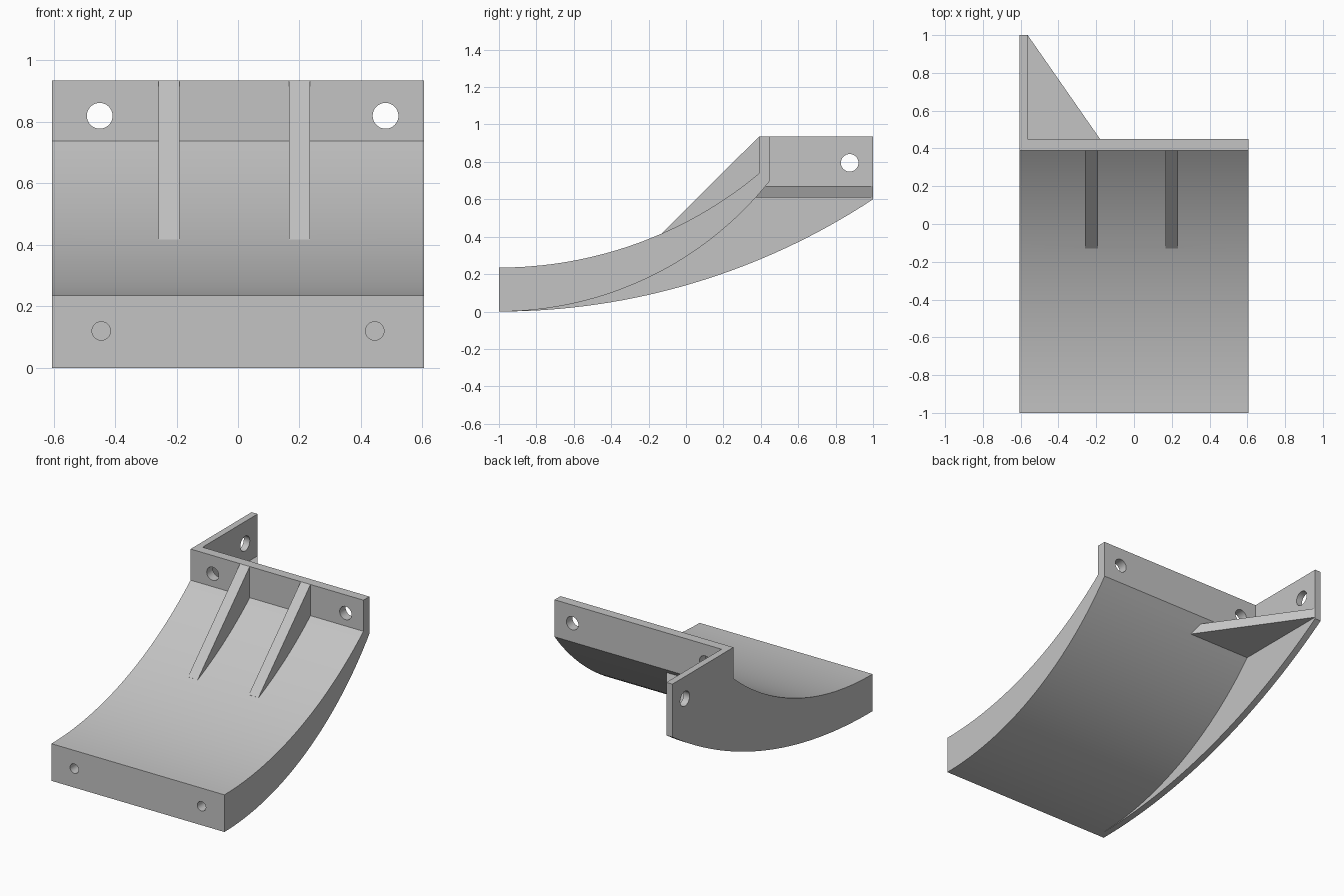
import bpy
import bmesh
import math
from mathutils import Matrix, Vector

cube = bpy.data.objects.get("Cube")
if cube:
    bpy.data.objects.remove(cube, do_unlink=True)

HALF = 0.605          # half width
SKIN = 0.042          # side plate thickness
TOP = 0.935           # overall height
WALL_F, WALL_B = 0.39, 0.45

grey = bpy.data.materials.new("plain grey")
grey.use_nodes = True
colour = (0.55, 0.55, 0.55, 1)
grey.diffuse_color = colour
grey.node_tree.nodes["Principled BSDF"].inputs["Base Color"].default_value = colour


def add_object(name, bm):
    bmesh.ops.recalc_face_normals(bm, faces=bm.faces)
    mesh = bpy.data.meshes.new(name)
    bm.to_mesh(mesh)
    bm.free()
    mesh.materials.append(grey)
    obj = bpy.data.objects.new(name, mesh)
    bpy.context.collection.objects.link(obj)
    return obj


def prism(name, points, offset):
    """Extrude a closed 3D outline along an offset."""
    bm = bmesh.new()
    face = bm.faces.new([bm.verts.new(p) for p in points])
    out = bmesh.ops.extrude_face_region(bm, geom=[face], use_keep_orig=True)
    moved = [v for v in out["geom"] if isinstance(v, bmesh.types.BMVert)]
    bmesh.ops.translate(bm, verts=moved, vec=offset)
    return add_object(name, bm)


def side_profile(name, outline, x0, x1):
    return prism(name, [(x0, y, z) for y, z in outline], Vector((x1 - x0, 0, 0)))


def cylinder(name, centre, radius, depth, axis):
    bm = bmesh.new()
    bmesh.ops.create_cone(bm, cap_ends=True, segments=32, radius1=radius,
                          radius2=radius, depth=depth)
    turn = Matrix.Rotation(math.pi / 2, 4, "Y" if axis == "x" else "X")
    bmesh.ops.transform(bm, matrix=Matrix.Translation(centre) @ turn, verts=bm.verts)
    return add_object(name, bm)


def arc(radius, base, y_end, steps=32):
    """Arc that starts level at the front edge and curves upward."""
    end = math.asin((y_end + 1) / radius)
    angles = [end * i / steps for i in range(steps + 1)]
    return [(radius * math.sin(a) - 1, base + radius * (1 - math.cos(a))) for a in angles]


def combine(target, tool, operation):
    mod = target.modifiers.new(operation, "BOOLEAN")
    mod.operation = operation
    mod.solver = "EXACT"
    mod.object = tool
    graph = bpy.context.evaluated_depsgraph_get()
    mesh = bpy.data.meshes.new_from_object(target.evaluated_get(graph))
    target.modifiers.clear()
    target.data = mesh
    bpy.data.objects.remove(tool, do_unlink=True)


upper = arc(2.172, 0.235, WALL_F)
under = arc(1.85, 0.0, WALL_B)
outer = arc(3.633, 0.0, 1.0)

# Curved panel with upright mounting wall
body = side_profile("curved_bracket",
                    under + [(WALL_B, TOP), (WALL_F, TOP)] + upper[::-1], -HALF, HALF)

# Side plate reaching behind the wall
combine(body, side_profile("side_plate",
                           outer + [(1.0, TOP), (WALL_F, TOP)] + upper[::-1],
                           -HALF, -HALF + SKIN), "UNION")

# Two sloping ribs
rib = [(-0.13, 0.418), (WALL_F, TOP), (0.42, TOP), (0.41, 0.70), (-0.10, 0.38)]
for x in (-0.225, 0.2):
    combine(body, side_profile("rib", rib, x - 0.034, x + 0.034), "UNION")

# Flat triangular gusset behind the panel
inner = -HALF + SKIN
slope = (-0.18 - inner) / (1.0 - WALL_B)
gusset = [(inner - 0.02, 1.0), (inner, 1.0), (inner + slope * 0.65, 0.35), (inner - 0.02, 0.35)]
combine(body, prism("gusset", [(x, y, 0.61) for x, y in gusset], Vector((0, 0, 0.06))), "UNION")

# Wall, side and blind front holes
holes = [((-0.45, 0.42, 0.82), 0.042, 0.2, "y"),
         ((0.48, 0.42, 0.82), 0.042, 0.2, "y"),
         ((-HALF, 0.875, 0.795), 0.047, 0.2, "x"),
         ((-0.445, -1, 0.12), 0.03, 0.4, "y"),
         ((0.445, -1, 0.12), 0.03, 0.4, "y")]
for centre, radius, depth, axis in holes:
    combine(body, cylinder("hole_cutter", centre, radius, depth, axis), "DIFFERENCE")

bpy.ops.object.select_all(action="DESELECT")
body.select_set(True)
bpy.context.view_layer.objects.active = body
bpy.ops.object.shade_smooth_by_angle(angle=math.radians(25))
